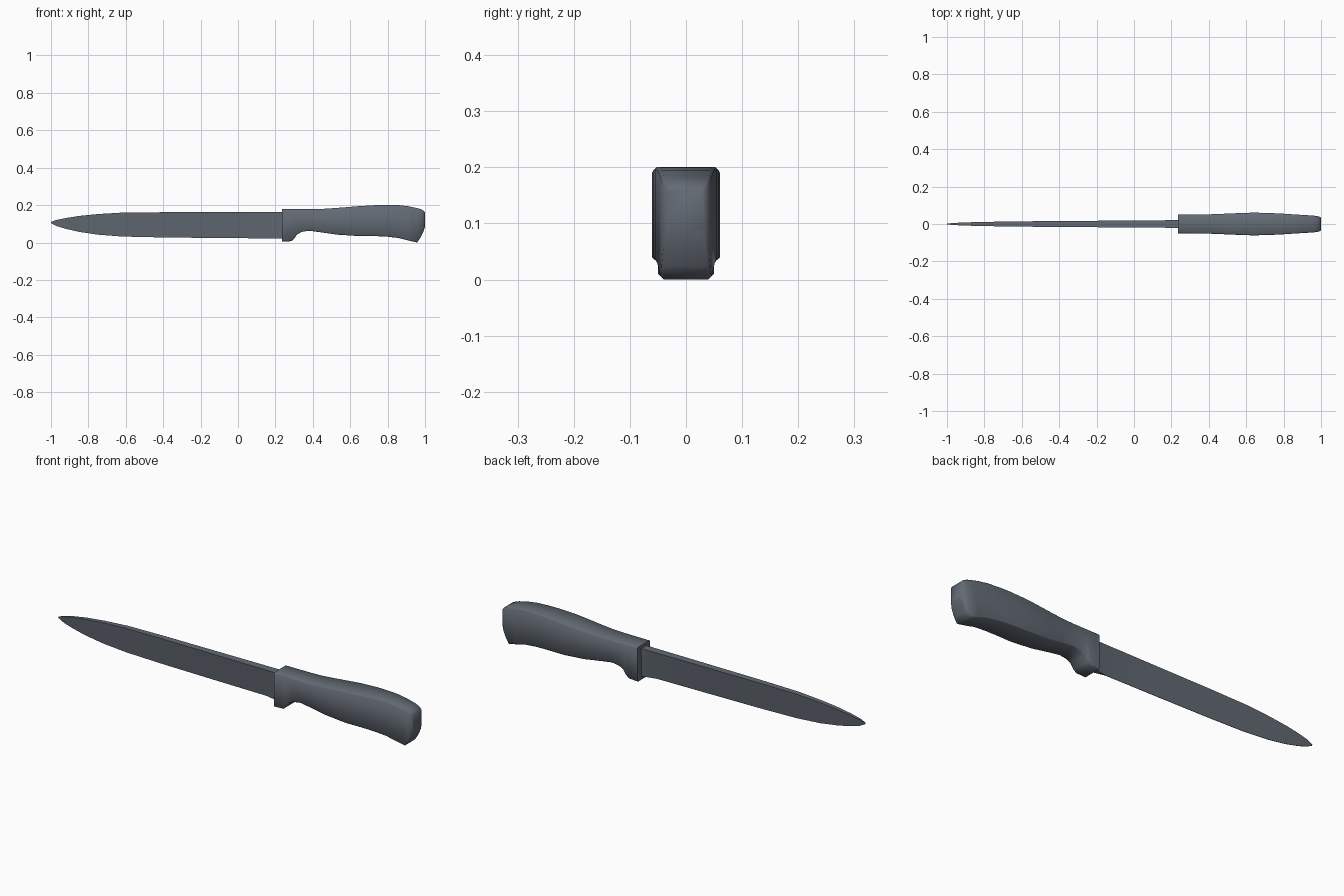
import bpy, bmesh

mat = bpy.data.materials.new("dark_steel_grey")
mat.diffuse_color = (0.125, 0.145, 0.175, 1)


def loft(name, sections, angle):
    """Skin a list of rings (equal point counts) and cap both ends."""
    bm = bmesh.new()
    rings = [[bm.verts.new(p) for p in s] for s in sections]
    n = len(rings[0])
    for a, b in zip(rings, rings[1:]):
        for i in range(n):
            j = (i + 1) % n
            bm.faces.new((a[i], a[j], b[j], b[i]))
    bm.faces.new(rings[0][::-1])
    bm.faces.new(rings[-1])
    bmesh.ops.recalc_face_normals(bm, faces=bm.faces)
    me = bpy.data.meshes.new(name)
    bm.to_mesh(me)
    bm.free()
    me.materials.append(mat)
    ob = bpy.data.objects.new(name, me)
    bpy.context.collection.objects.link(ob)
    bpy.context.view_layer.objects.active = ob
    ob.select_set(True)
    bpy.ops.object.shade_smooth_by_angle(angle=angle)
    ob.select_set(False)
    return ob


def blade_ring(x, zb, zt, wt, wb):
    # flat spine on top, tapering to the cutting edge
    return [(x, -wt, zt), (x, wt, zt), (x, wb, zb), (x, -wb, zb)]


def handle_ring(x, zb, zt, w):
    # box section with small eased corners
    c = 0.005
    half = [(w, zb + c), (w, zt - c), (w - c, zt)]
    right = [(w - c, zb)] + half
    return [(x, y, z) for y, z in right] + [(x, -y, z) for y, z in right[::-1]]


# Blade: x, bottom, top, spine half width, edge half width
BLADE = [(-1.0, 0.104, 0.110, 0.002, 0.001), (-0.97, 0.088, 0.121, 0.005, 0.001),
         (-0.92, 0.073, 0.131, 0.008, 0.001), (-0.85, 0.057, 0.142, 0.010, 0.001),
         (-0.75, 0.042, 0.152, 0.012, 0.001), (-0.62, 0.032, 0.160, 0.014, 0.001),
         (-0.40, 0.027, 0.162, 0.016, 0.001), (-0.10, 0.024, 0.162, 0.018, 0.001),
         (0.16, 0.022, 0.162, 0.020, 0.001), (0.25, 0.021, 0.162, 0.021, 0.020)]
loft("blade", [blade_ring(*r) for r in BLADE], 1.3)

# Handle with finger guard and hooked butt: x, bottom, top, half width
HANDLE = [(0.235, 0.005, 0.178, 0.050), (0.285, 0.007, 0.178, 0.050),
          (0.30, 0.020, 0.178, 0.050), (0.315, 0.042, 0.178, 0.050),
          (0.34, 0.057, 0.178, 0.051), (0.38, 0.063, 0.178, 0.051),
          (0.44, 0.055, 0.179, 0.053), (0.53, 0.042, 0.185, 0.057),
          (0.64, 0.035, 0.194, 0.061), (0.74, 0.034, 0.200, 0.058),
          (0.80, 0.031, 0.201, 0.055), (0.86, 0.024, 0.200, 0.051),
          (0.91, 0.011, 0.194, 0.048), (0.958, 0.000, 0.184, 0.045),
          (0.975, 0.025, 0.179, 0.043), (0.99, 0.055, 0.172, 0.040),
          (1.0, 0.085, 0.162, 0.034)]
loft("handle", [handle_ring(*r) for r in HANDLE], 1.1)
